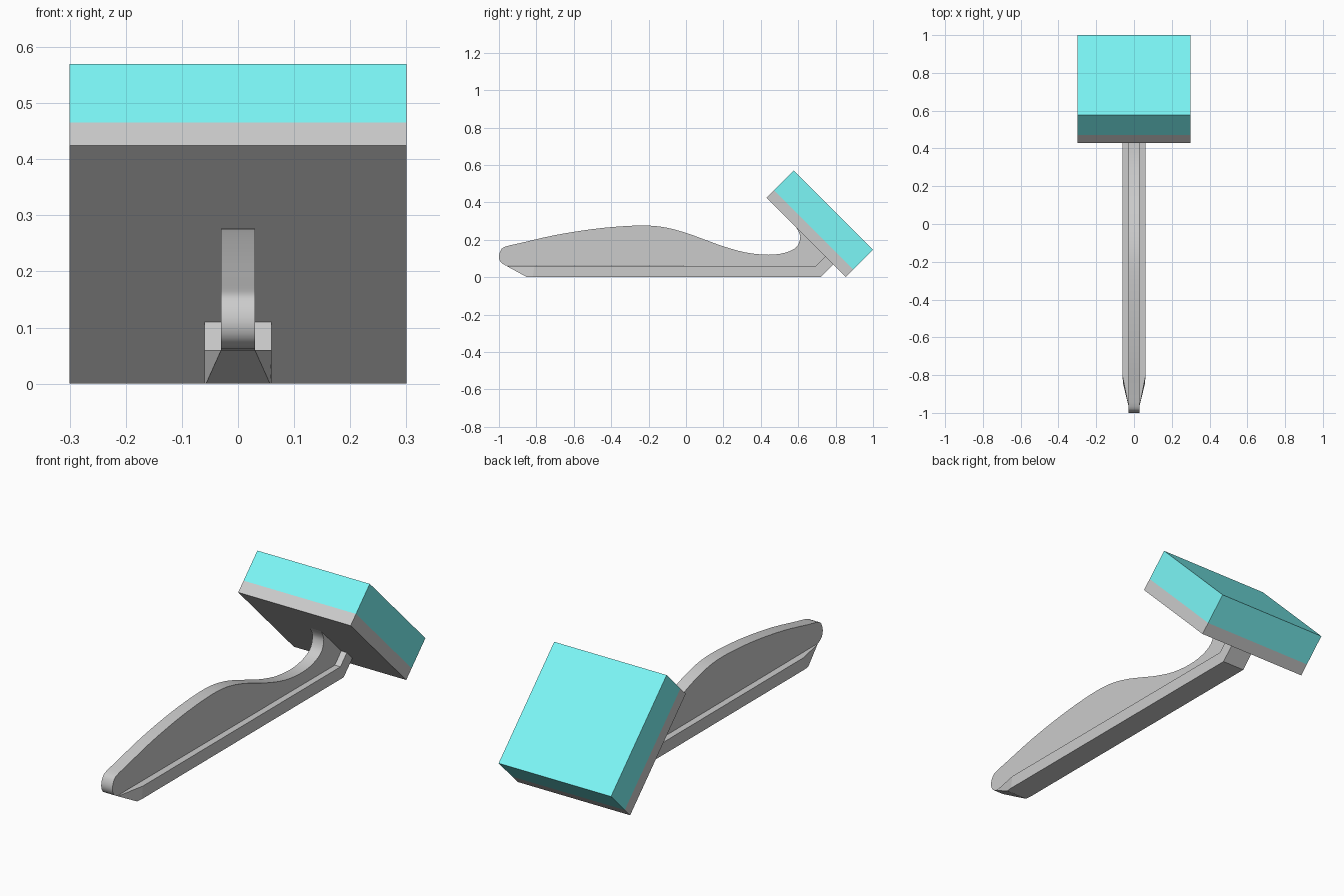
import bpy, bmesh
from mathutils import Vector

if "Cube" in bpy.data.objects:
    bpy.data.objects.remove(bpy.data.objects["Cube"])


def finish(name, bm, color=None, smooth=False):
    bmesh.ops.recalc_face_normals(bm, faces=bm.faces)
    mesh = bpy.data.meshes.new(name)
    bm.to_mesh(mesh)
    bm.free()
    ob = bpy.data.objects.new(name, mesh)
    bpy.context.collection.objects.link(ob)
    if color:
        mat = bpy.data.materials.new(name + "_color")
        mat.diffuse_color = color
        mat.use_nodes = True
        mat.node_tree.nodes["Principled BSDF"].inputs["Base Color"].default_value = mat.diffuse_color
        mesh.materials.append(mat)
    if smooth:
        bpy.ops.object.select_all(action='DESELECT')
        ob.select_set(True)
        bpy.context.view_layer.objects.active = ob
        bpy.ops.object.shade_smooth_by_angle(angle=0.6)
    return ob


def prism(name, profile, half_width, **kw):
    """Extrude a (y, z) side profile across x."""
    bm = bmesh.new()
    face = bm.faces.new([bm.verts.new((-half_width, y, z)) for y, z in profile])
    ext = bmesh.ops.extrude_face_region(bm, geom=[face])
    verts = [g for g in ext["geom"] if isinstance(g, bmesh.types.BMVert)]
    bmesh.ops.translate(bm, verts=verts, vec=(2 * half_width, 0, 0))
    return finish(name, bm, **kw)


def spline(points, steps=3):
    """Catmull-Rom curve through the points."""
    p = [Vector(q) for q in points]
    p = [2 * p[0] - p[1]] + p + [2 * p[-1] - p[-2]]
    out = []
    for a, b, c, d in zip(p, p[1:], p[2:], p[3:]):
        for i in range(steps):
            t = i / steps
            out.append(0.5 * (2 * b + (c - a) * t + (2 * a - 5 * b + 4 * c - d) * t * t
                              + (3 * b - a - 3 * c + d) * t ** 3))
    return out + [p[-2]]


# Head: backing plate and coloured block, both tilted 45 degrees
def slab(name, low, high, **kw):
    y, z, s = 0.43, 0.424, 0.424
    profile = [(y + low, z + low), (y + s + low, z - s + low),
               (y + s + high, z - s + high), (y + high, z + high)]
    return prism(name, profile, 0.3, **kw)


slab("head_plate", 0, 0.041)
slab("head_pad", 0.041, 0.146, color=(0.2, 0.93, 0.93, 1))

# Handle: curved upright web with rounded tip
web = spline([(-0.965, 0.063), (-0.99, 0.08), (-1.0, 0.11), (-0.99, 0.145),
              (-0.965, 0.164), (-0.88, 0.184), (-0.7, 0.225), (-0.5, 0.257),
              (-0.33, 0.273), (-0.2, 0.276), (-0.1, 0.264), (0.0, 0.237),
              (0.1, 0.201), (0.2, 0.165), (0.32, 0.132), (0.44, 0.12),
              (0.53, 0.131), (0.59, 0.16), (0.61, 0.205), (0.606, 0.235), (0.59, 0.264)])
web += [(0.744, 0.11), (0.695, 0.06)]
prism("handle_web", web, 0.03, smooth=True)

# Handle base rail: tapered at the tip, bent up to meet the plate
stations = [  # bottom y, z, half width; top y, z, half width
    (-0.85, 0, 0.057, -0.96, 0.06, 0.03),
    (-0.82, 0, 0.06, -0.81, 0.06, 0.06),
    (0.72, 0, 0.06, 0.695, 0.06, 0.06),
    (0.787, 0.067, 0.06, 0.744, 0.11, 0.06),
]
bm = bmesh.new()
rings = [[bm.verts.new(co) for co in ((-wb, yb, zb), (wb, yb, zb), (wt, yt, zt), (-wt, yt, zt))]
         for yb, zb, wb, yt, zt, wt in stations]
for r, q in zip(rings, rings[1:]):
    for i in range(4):
        j = (i + 1) % 4
        bm.faces.new((r[i], r[j], q[j], q[i]))
bm.faces.new(rings[0])
bm.faces.new(rings[-1])
finish("handle_rail", bm)
